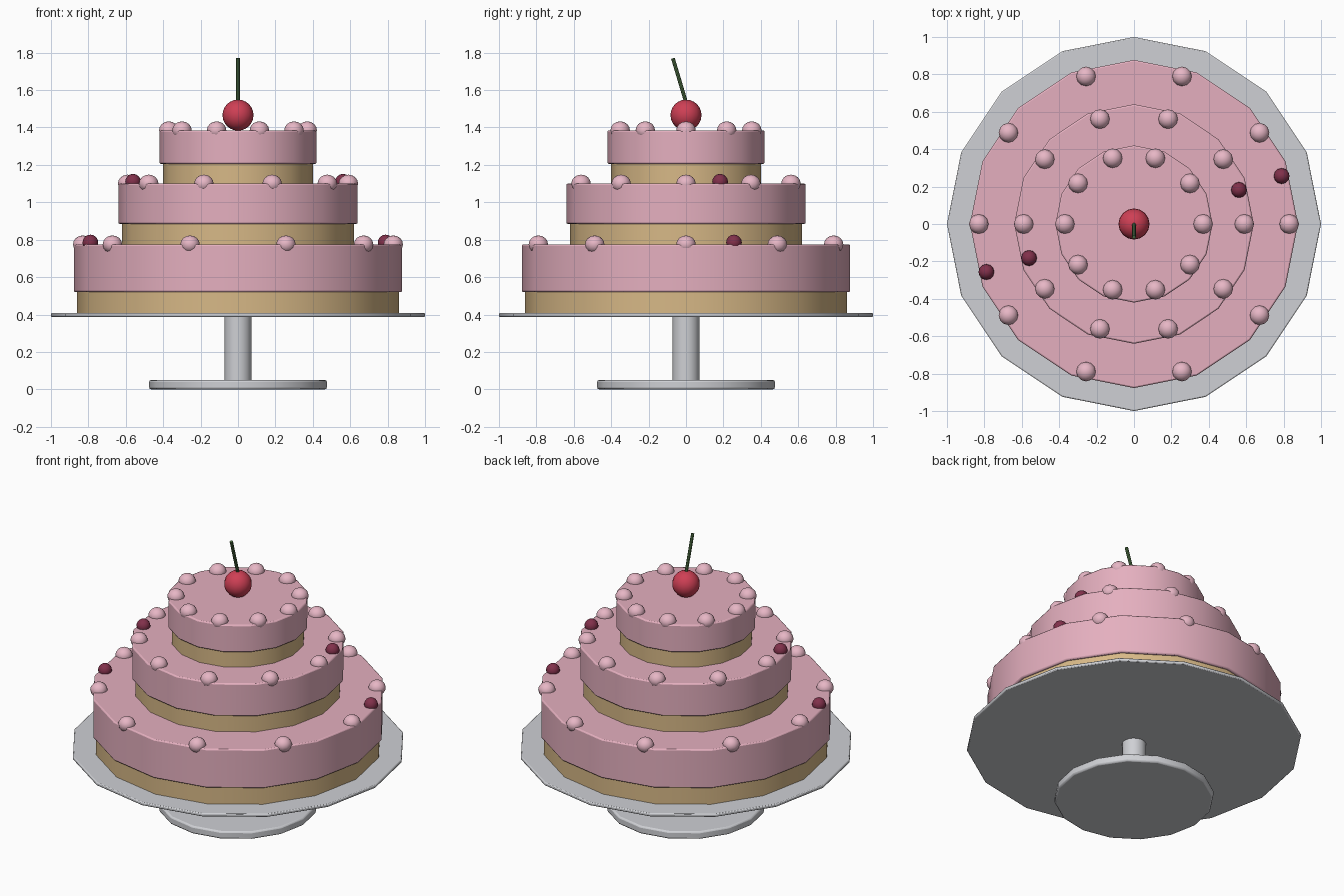
import bpy
from math import cos, sin, radians
from mathutils import Vector

if "Cube" in bpy.data.objects:
    bpy.data.objects.remove(bpy.data.objects["Cube"])


def material(name, color):
    m = bpy.data.materials.new(name)
    m.diffuse_color = (*color, 1)
    m.use_nodes = True
    m.node_tree.nodes["Principled BSDF"].inputs["Base Color"].default_value = m.diffuse_color
    return m


PINK = material("pink_icing", (0.78, 0.43, 0.52))
PEARL = material("piped_cream", (0.80, 0.47, 0.56))
SPONGE = material("sponge", (0.68, 0.48, 0.24))
BERRY = material("berry", (0.22, 0.03, 0.07))
RED = material("cherry", (0.62, 0.05, 0.09))
GREEN = material("stalk", (0.08, 0.17, 0.06))
METAL = material("stand", (0.62, 0.63, 0.66))


def finish(ob, name, mat):
    ob.name = name
    ob.data.materials.append(mat)
    bpy.ops.object.shade_smooth_by_angle(angle=radians(30))
    return ob


def disc(name, r, z0, z1, mat, bevel=0.0, sides=16):
    bpy.ops.mesh.primitive_cylinder_add(vertices=sides, radius=r, depth=z1 - z0,
                                        location=(0, 0, (z0 + z1) / 2))
    ob = finish(bpy.context.object, name, mat)
    if bevel:
        b = ob.modifiers.new("soft_edge", "BEVEL")
        b.width = bevel
        b.segments = 2
        b.limit_method = "ANGLE"
        b.angle_limit = radians(40)
    return ob


def ball(name, r, loc, mat, squash=1.0, seg=12, rings=8):
    bpy.ops.mesh.primitive_uv_sphere_add(segments=seg, ring_count=rings, radius=r,
                                         location=loc)
    ob = bpy.context.object
    ob.scale.z = squash
    return finish(ob, name, mat)


def polar(r, deg, z):
    return (r * cos(radians(deg)), r * sin(radians(deg)), z)


# Cake stand
disc("stand_foot", 0.475, 0.0, 0.05, METAL, 0.01)
disc("stand_column", 0.072, 0.045, 0.39, METAL)
disc("stand_plate", 1.0, 0.387, 0.408, METAL, 0.006)

# Tiers: sponge radius, icing radius, bottom, icing bottom, top, pearl ring radius
tiers = {
    "bottom": (0.86, 0.877, 0.405, 0.52, 0.775, 0.83),
    "middle": (0.62, 0.64, 0.77, 0.885, 1.10, 0.59),
    "top": (0.40, 0.42, 1.095, 1.205, 1.385, 0.37),
}
for tier, (rs, ri, z0, z1, z2, rp) in tiers.items():
    disc(f"{tier}_sponge", rs, z0, z1 + 0.005, SPONGE)
    disc(f"{tier}_icing", ri, z1, z2, PINK, 0.008)
    # Piped cream dots around the rim
    for i in range(10):
        ball(f"{tier}_cream_dot_{i}", 0.052, polar(rp, 36 * i, z2), PEARL, 0.92)
    # Two opposite berries on the lower tiers
    if tier != "top":
        for a in (18, 198):
            ball(f"{tier}_berry_{a}", 0.042, polar(rp, a, z2 + 0.01), BERRY)

# Cherry with tilted stalk
ball("cherry", 0.083, (0, 0, 1.466), RED, 1.0, 16, 12)
p, q = Vector((0, 0, 1.535)), Vector((0, -0.07, 1.77))
bpy.ops.mesh.primitive_cylinder_add(vertices=8, radius=0.01, depth=(q - p).length,
                                    location=(p + q) / 2,
                                    rotation=(q - p).to_track_quat("Z", "Y").to_euler())
finish(bpy.context.object, "cherry_stalk", GREEN)
